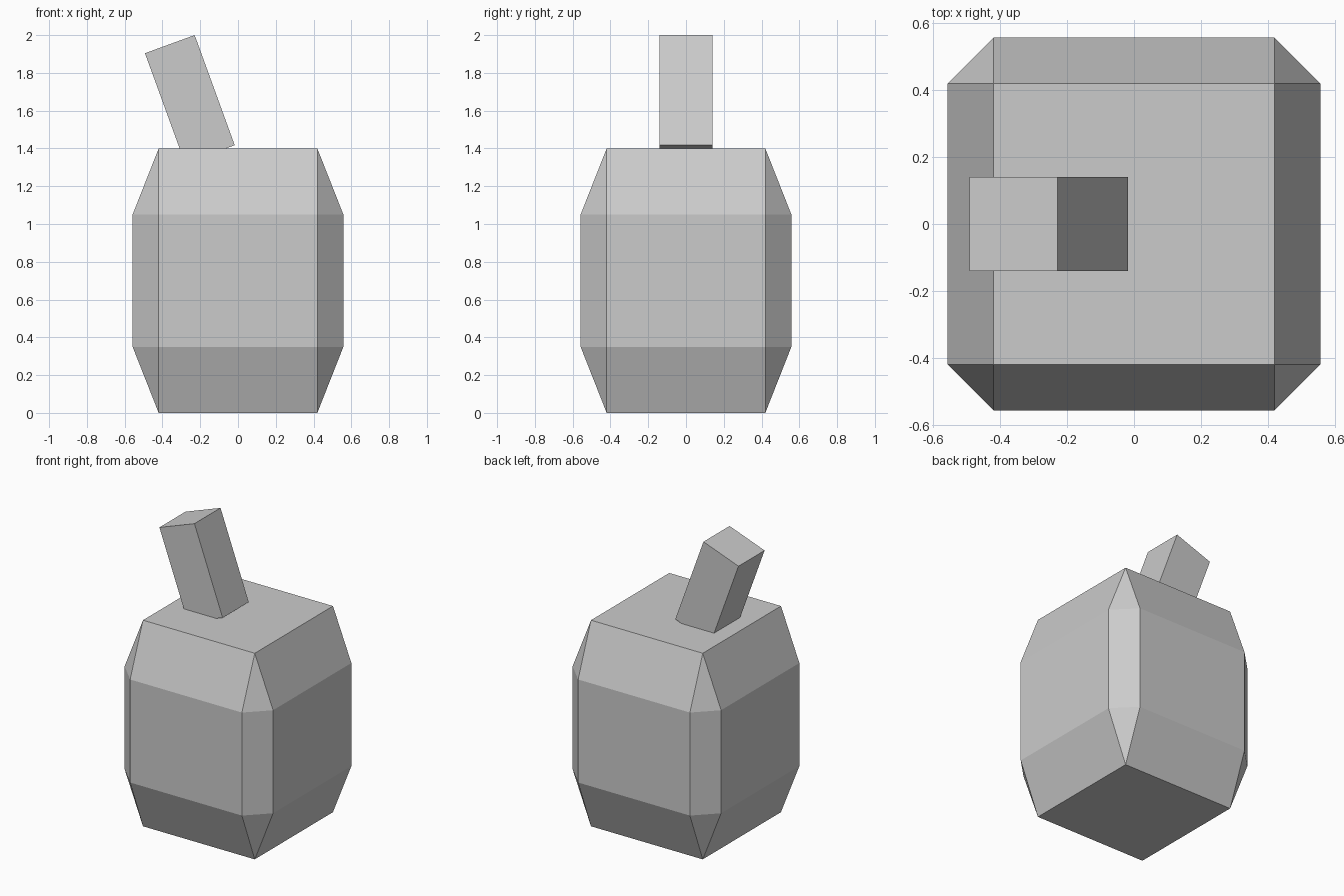
import bpy, bmesh
from math import radians, sin, cos
from mathutils import Matrix

if "Cube" in bpy.data.objects:
    bpy.data.objects.remove(bpy.data.objects["Cube"])

def finish(bm, name):
    bmesh.ops.recalc_face_normals(bm, faces=bm.faces[:])
    mesh = bpy.data.meshes.new(name)
    bm.to_mesh(mesh)
    bm.free()
    obj = bpy.data.objects.new(name, mesh)
    bpy.context.collection.objects.link(obj)
    return obj

# Body: square ends, bulging to a chamfered square in the middle
INNER, OUTER = 0.42, 0.558
LOW, HIGH, TOP = 0.35, 1.05, 1.4
bm = bmesh.new()
for sx in (-1, 1):
    for sy in (-1, 1):
        for z in (0, TOP):
            bm.verts.new((sx * INNER, sy * INNER, z))
        for z in (LOW, HIGH):
            bm.verts.new((sx * OUTER, sy * INNER, z))
            bm.verts.new((sx * INNER, sy * OUTER, z))
bmesh.ops.convex_hull(bm, input=bm.verts[:])
bmesh.ops.dissolve_limit(bm, angle_limit=radians(1),
                         verts=bm.verts[:], edges=bm.edges[:])
finish(bm, "body")

# Stem: square bar leaning to the left, its foot sunk into the body top
WIDTH, LENGTH, TILT = 0.28, 0.62, radians(20)
top_x, top_z = -0.361, 1.952
centre = (top_x + sin(TILT) * LENGTH / 2, 0, top_z - cos(TILT) * LENGTH / 2)
bm = bmesh.new()
bmesh.ops.create_cube(bm, size=1, matrix=(
    Matrix.Translation(centre) @ Matrix.Rotation(-TILT, 4, 'Y')
    @ Matrix.Diagonal((WIDTH, WIDTH, LENGTH, 1))))
finish(bm, "stem")
